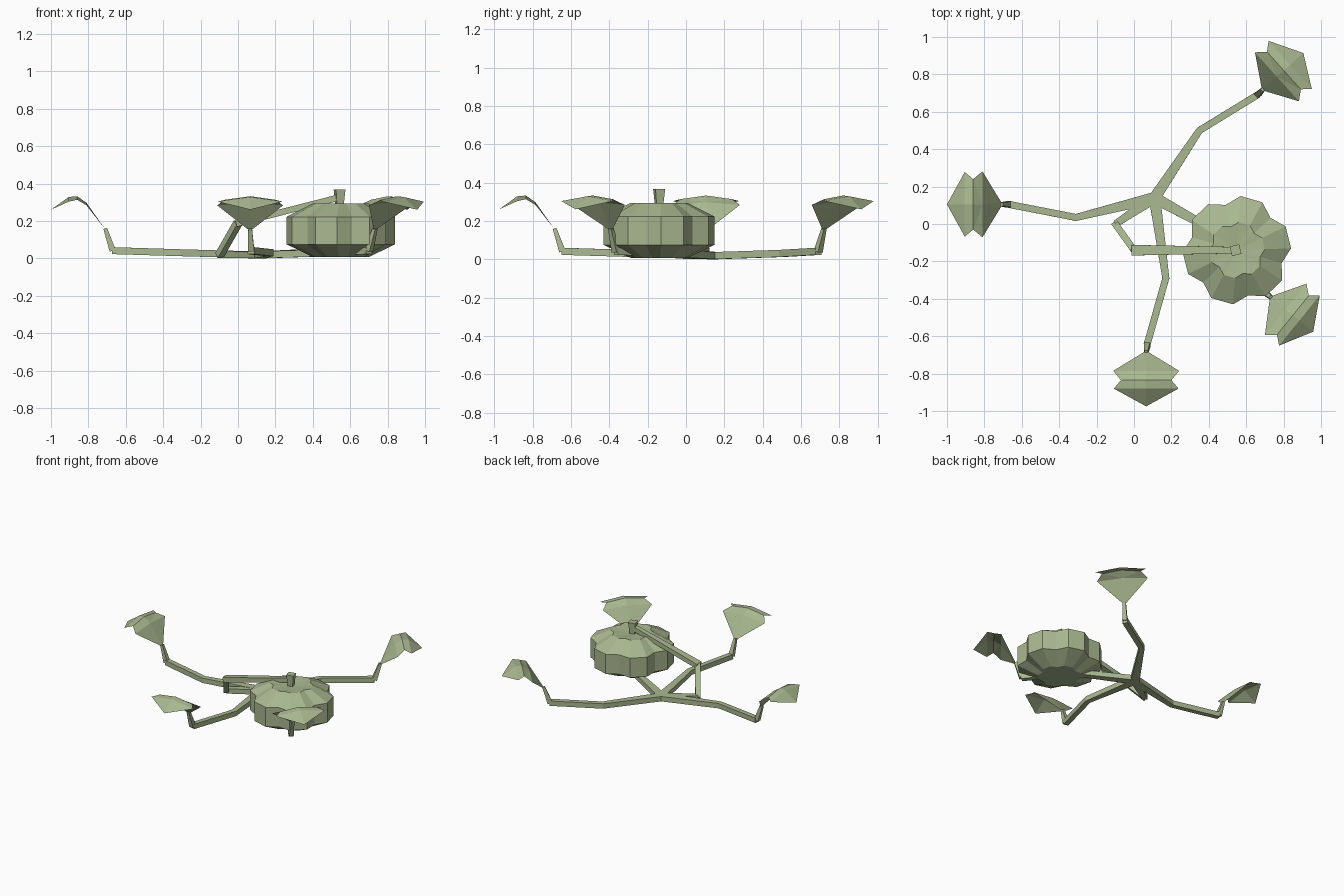
import bpy, bmesh, math
from mathutils import Vector, Matrix

cube = bpy.data.objects.get("Cube")
if cube:
    bpy.data.objects.remove(cube, do_unlink=True)

green = bpy.data.materials.new("sage_green")
green.use_nodes = True
COLOUR = (0.40, 0.48, 0.28, 1)
green.diffuse_color = COLOUR
bsdf = green.node_tree.nodes["Principled BSDF"]
bsdf.inputs["Base Color"].default_value = COLOUR
bsdf.inputs["Roughness"].default_value = 0.9


def finish(name, bm, closed=True):
    if closed:
        bmesh.ops.recalc_face_normals(bm, faces=bm.faces)
    mesh = bpy.data.meshes.new(name)
    bm.to_mesh(mesh)
    bm.free()
    mesh.materials.append(green)
    obj = bpy.data.objects.new(name, mesh)
    bpy.context.collection.objects.link(obj)
    return obj


def bridge(bm, a, b):
    n = len(a)
    for i in range(n):
        bm.faces.new((a[i], a[(i + 1) % n], b[(i + 1) % n], b[i]))


def square_tube(name, points, widths, side=None):
    """Square section swept along a path, mitred at the bends."""
    pts = [Vector(p) for p in points]
    bm = bmesh.new()
    rings = []
    for i, p in enumerate(pts):
        before = (p - pts[max(i - 1, 0)]).normalized()
        after = (pts[min(i + 1, len(pts) - 1)] - p).normalized()
        tangent = (before + after).normalized()
        across = side or tangent.cross(Vector((0, 0, 1))).normalized()
        up = across.cross(tangent).normalized()
        h = widths[i] / 2
        stretch = 1 / max((before or after).dot(tangent), 0.6)
        flat = stretch if abs(tangent.z) < 0.3 else 1
        rings.append([bm.verts.new(p + across * x * h * flat + up * z * h)
                      for x, z in ((-1, -1), (1, -1), (1, 1), (-1, 1))])
    for a, b in zip(rings, rings[1:]):
        bridge(bm, a, b)
    bm.faces.new(rings[0])
    bm.faces.new(rings[-1])
    return finish(name, bm)


def leaf(name, base, angle):
    """Arched sheet with a raised midrib and notched sides."""
    rows = [(0, 0.012, 0.160, 0.160), (0.10, 0.176, 0.302, 0.288),
            (0.15, 0.135, 0.337, 0.318), (0.195, 0.173, 0.333, 0.308)]
    bm = bmesh.new()
    grid = []
    for u, half, ridge, edge in rows:
        grid.append([bm.verts.new((u, half * s, edge if s else ridge)) for s in (-1, 0, 1)])
    for a, b in zip(grid, grid[1:]):
        for i in (0, 1):
            bm.faces.new((a[i], b[i], b[i + 1], a[i + 1]))
    tip = bm.verts.new((0.29, 0, 0.265))
    for i in (0, 1):
        bm.faces.new((grid[-1][i], tip, grid[-1][i + 1]))
    bmesh.ops.triangulate(bm, faces=bm.faces)
    bm.transform(Matrix.Translation((*base, 0)) @ Matrix.Rotation(math.radians(angle), 4, 'Z'))
    return finish(name, bm, closed=False)


# Four vines leave one hub, each ending in a stalk and a leaf
HUB = (0.11, 0.14)
VINES = {
    "right": ((-0.31, 0.035), (-0.67, 0.105), (-0.71, 0.105), 180),
    "front": ((0.17, -0.29), (0.07, -0.645), (0.065, -0.685), 270),
    "front_left": ((0.49, -0.07), (0.70, -0.365), (0.733, -0.393), -39),
    "back_left": ((0.35, 0.50), (0.66, 0.69), (0.69, 0.72), 42),
}
for place, (mid, end, base, angle) in VINES.items():
    square_tube(place + "_vine", [(*HUB, 0.023), (*mid, 0.035), (*end, 0.046)], [0.037] * 3)
    a = math.radians(angle)
    sideways = Vector((math.sin(a), -math.cos(a), 0))
    square_tube(place + "_leaf_stalk", [(*end, 0.046), (*base, 0.165)], [0.034, 0.02], sideways)
    leaf(place + "_leaf", base, angle)

# Vine that climbs from the hub to the fruit's stem
square_tube("climbing_vine_ground", [(*HUB, 0.023), (-0.10, 0, 0.025)], [0.036] * 2)
square_tube("climbing_vine_riser", [(-0.10, 0, 0.02), (0.0, -0.14, 0.195)], [0.036] * 2)
square_tube("climbing_vine_top", [(-0.01, -0.14, 0.19), (0.54, -0.14, 0.33)], [0.034] * 2)

# Fruit: six lobes, each with two ridge points and a valley
CENTRE = Vector((0.55, -0.14, 0))
bm = bmesh.new()
rings = []
for radius, z in ((0.15, 0.012), (0.29, 0.08), (0.29, 0.227), (0.15, 0.298)):
    ring = []
    for lobe in range(6):
        for offset, scale in ((0, 0.86), (18, 1), (42, 1)):
            a = math.radians(lobe * 60 + 44 + offset)
            r = radius * scale
            ring.append(bm.verts.new(CENTRE + Vector((r * math.cos(a), r * math.sin(a), z))))
    rings.append(ring)
for a, b in zip(rings, rings[1:]):
    bridge(bm, a, b)
for ring, z in ((rings[0], 0.012), (rings[-1], 0.285)):
    pole = bm.verts.new(CENTRE + Vector((0, 0, z)))
    for i in range(len(ring)):
        bm.faces.new((ring[i], ring[(i + 1) % len(ring)], pole))
finish("fruit", bm)

# Flared stem
square_tube("fruit_stem", [(0.543, -0.14, 0.275), (0.543, -0.14, 0.372)], [0.034, 0.052],
            Vector((0.97, 0.24, 0)))

# Drop everything onto the ground
bpy.context.view_layer.update()
meshes = [o for o in bpy.context.scene.objects if o.type == 'MESH']
low = min(v.co.z for o in meshes for v in o.data.vertices)
for o in meshes:
    o.location.z -= low
